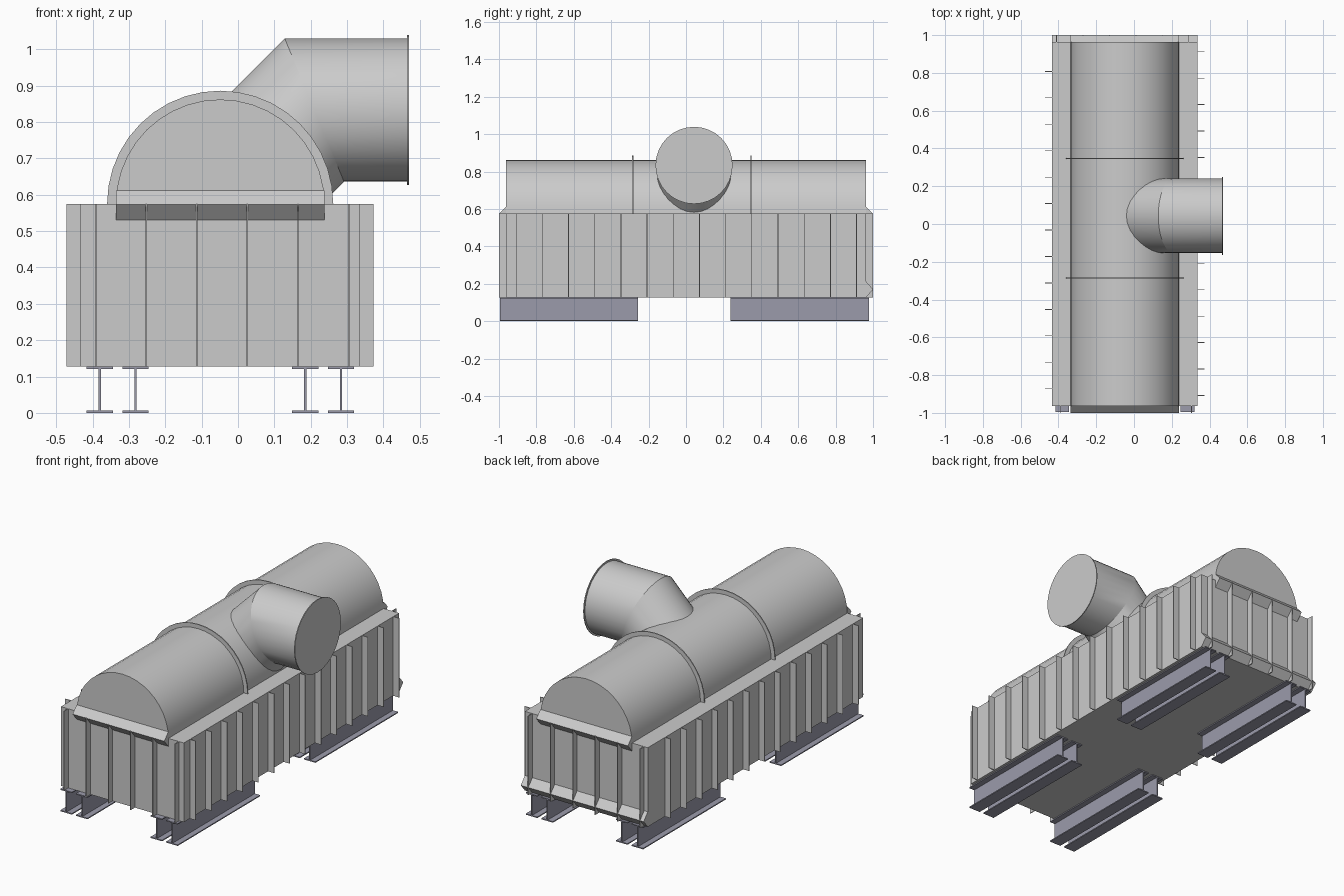
import bpy, math
from mathutils import Vector

if "Cube" in bpy.data.objects:
    bpy.data.objects.remove(bpy.data.objects["Cube"])

steel = bpy.data.materials.new("dark_steel")
steel.diffuse_color = (0.33, 0.33, 0.41, 1)
steel.use_nodes = True
steel.node_tree.nodes["Principled BSDF"].inputs["Base Color"].default_value = steel.diffuse_color


def mesh(name, verts, faces, mat=None, smooth=False):
    me = bpy.data.meshes.new(name)
    me.from_pydata(verts, [], faces)
    ob = bpy.data.objects.new(name, me)
    bpy.context.collection.objects.link(ob)
    bpy.ops.object.select_all(action='DESELECT')
    ob.select_set(True)
    bpy.context.view_layer.objects.active = ob
    bpy.ops.object.mode_set(mode='EDIT')
    bpy.ops.mesh.select_all(action='SELECT')
    bpy.ops.mesh.normals_make_consistent(inside=False)
    bpy.ops.object.mode_set(mode='OBJECT')
    if mat:
        me.materials.append(mat)
    if smooth:
        bpy.ops.object.shade_smooth_by_angle(angle=math.radians(20))
    return ob


def loft(name, rings, **kw):
    """Skin matching rings of points and cap both ends."""
    n = len(rings[0])
    verts = [tuple(p) for r in rings for p in r]
    faces = [(k*n+i, k*n+(i+1) % n, (k+1)*n+(i+1) % n, (k+1)*n+i)
             for k in range(len(rings)-1) for i in range(n)]
    faces += [tuple(range(n)), tuple(range(len(verts)-n, len(verts)))]
    return mesh(name, verts, faces, **kw)


def box(name, x0, x1, y0, y1, z0, z1, **kw):
    rect = [(x0, y0), (x1, y0), (x1, y1), (x0, y1)]
    return loft(name, [[(x, y, z) for x, y in rect] for z in (z0, z1)], **kw)


def along_y(name, profile, y0, y1, **kw):
    return loft(name, [[(x, y, z) for x, z in profile] for y in (y0, y1)], **kw)


def along_x(name, profile, x0, x1):
    return loft(name, [[(x, y, z) for y, z in profile] for x in (x0, x1)])


XL, XR, YE, ZB, ZT = -0.435, 0.335, 0.963, 0.127, 0.575
CX, R = -0.049, 0.287

# Main tank
box("tank_body", XL, XR, -YE, YE, ZB, ZT)

# Stiffening ribs on the four walls
T = 0.002
for i in range(14):
    y = -0.908 + 0.14*i
    box("right_rib", XR, 0.372, y-T, y+T, ZB, ZT)
for i in range(13):
    y = -0.872 + 0.14*i
    box("left_rib", -0.471, XL, y-T, y+T, ZB, ZT)
for i in range(6):
    x = -0.391 + 0.139*i
    box("front_rib", x-T, x+T, -1, -YE, ZB, ZT)
    x = -0.41 + 0.14*i
    box("back_rib", x-T, x+T, YE, 1, ZB, ZT)


# Half-round cover with two raised bands
def half_round(r, n=20):
    return [(CX + r*math.cos(math.pi*i/n), ZT + r*math.sin(math.pi*i/n))
            for i in range(n+1)]


along_y("cover", half_round(R), -YE, YE, smooth=True)
for y in (-0.285, 0.347):
    along_y("cover_band", half_round(0.311), y-0.003, y+0.003, smooth=True)

# Triangular end rails
for s, name in ((-1, "front_rail"), (1, "back_rail")):
    along_x(name, [(s*YE, 0.612), (s*1.0, 0.573), (s*YE, 0.53)], CX-R, CX+R)
along_x("back_bottom_rail", [(YE, 0.212), (1.0, 0.17), (YE, ZB)], XL, XR)

# Mitred duct: vertical slice, slanted mitre cut, then 45 degree slice in cover
N, PR, PY = 32, 0.197, 0.043


def ring(cx, cz, r, angle, stretch=1.0):
    up = Vector((-math.sin(angle), 0, math.cos(angle)))*stretch
    c = Vector((cx, PY, cz))
    return [c + r*(Vector((0, math.cos(a), 0)) + up*math.sin(a))
            for a in (2*math.pi*i/N for i in range(N))]


a8 = math.pi/8
loft("duct", [ring(0.468, 0.833, PR, 0),
              ring(0.21, 0.833, PR, a8, 1/math.cos(a8)),
              ring(0.092, 0.715, PR, 2*a8)], smooth=True)
loft("duct_flange", [ring(0.465, 0.833, 0.206, 0),
                     ring(0.47, 0.833, 0.206, 0)], smooth=True)

# I-beam feet
W, F, H, K = 0.036, 0.006, ZB, 0.003
half = [(W, 0), (W, F), (K, F), (K, H-F), (W, H-F), (W, H)]
i_profile = half + [(-x, z) for x, z in reversed(half)]
for bx in (-0.38, -0.282, 0.185, 0.283):
    for y0, y1 in ((-0.995, -0.257), (0.237, 0.978)):
        along_y("beam_foot", [(bx+x, z) for x, z in i_profile], y0, y1, mat=steel)
